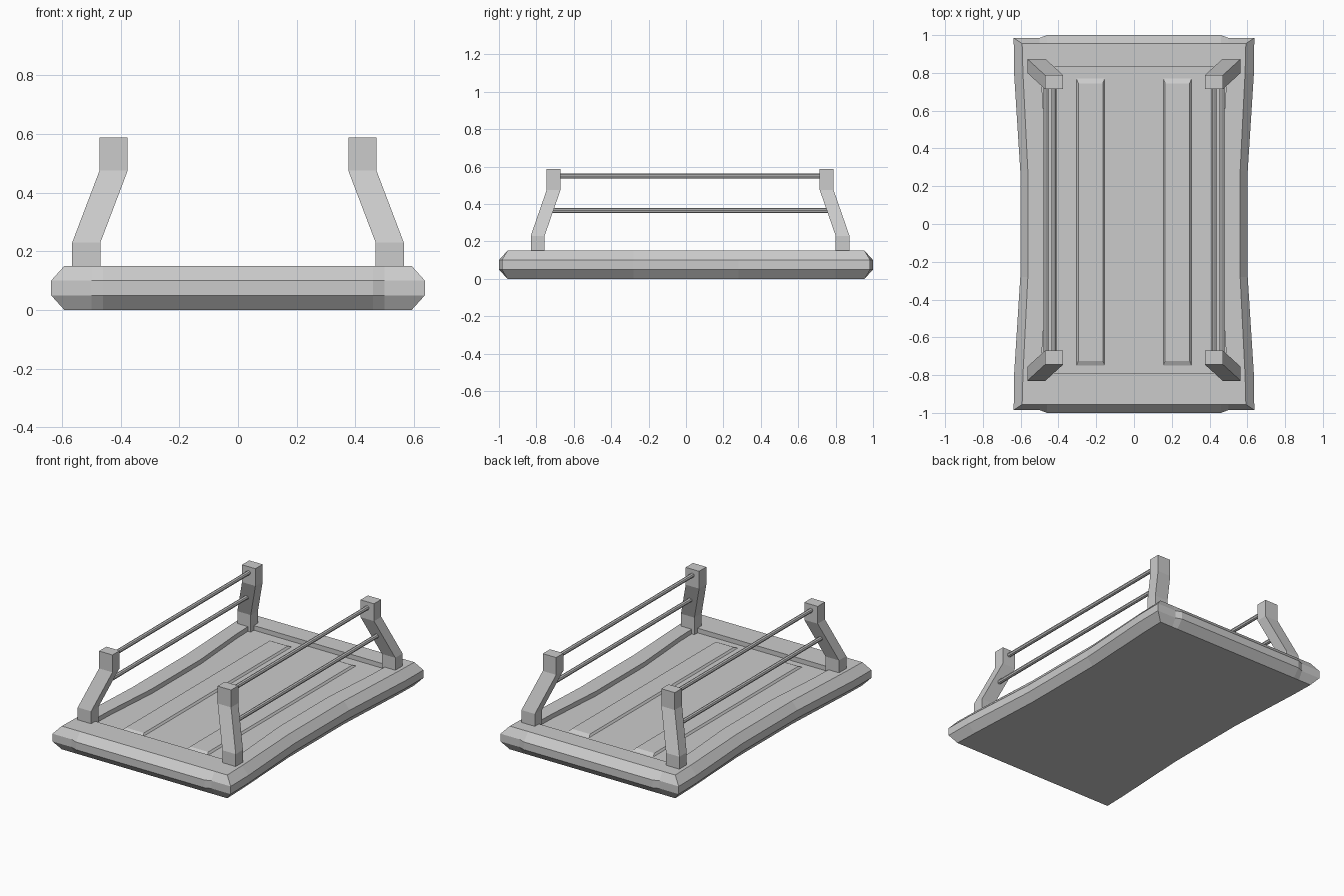
import bpy
import bmesh
from mathutils import Vector

cube = bpy.data.objects.get("Cube")
if cube:
    bpy.data.objects.remove(cube)

grey = bpy.data.materials.new("plain grey")
grey.use_nodes = True
colour = (0.6, 0.6, 0.6, 1)
grey.diffuse_color = colour
grey.node_tree.nodes["Principled BSDF"].inputs["Base Color"].default_value = colour

Y_SHIFT = 0.022  # rails and recess sit slightly towards the back


def loft(name, rings):
    """Skin a stack of equal-length closed rings and cap both ends."""
    bm = bmesh.new()
    loops = [[bm.verts.new(p) for p in ring] for ring in rings]
    for a, b in zip(loops, loops[1:]):
        for i in range(len(a)):
            j = (i + 1) % len(a)
            bm.faces.new((a[i], a[j], b[j], b[i]))
    bm.faces.new(loops[0][::-1])
    bm.faces.new(loops[-1])
    bmesh.ops.recalc_face_normals(bm, faces=bm.faces)
    mesh = bpy.data.meshes.new(name)
    bm.to_mesh(mesh)
    bm.free()
    mesh.materials.append(grey)
    obj = bpy.data.objects.new(name, mesh)
    bpy.context.collection.objects.link(obj)
    return obj


def mirrored(quarter, z, dy=0.0):
    """Mirror a quarter outline into a closed ring at height z."""
    back = quarter + [(-x, y) for x, y in reversed(quarter)]
    full = back + [(-x, -y) for x, y in back]
    return [(x, y + dy, z) for x, y in full]


def rect(cx, cy, hx, hy, z):
    return [(cx + sx * hx, cy + sy * hy, z)
            for sx, sy in ((-1, -1), (1, -1), (1, 1), (-1, 1))]


# Waisted base with bevelled rim and sunken floor
outer = [(0.602, 0.28), (0.635, 0.8), (0.637, 0.985), (0.5, 0.985), (0.46, 1.0)]
rim = [(0.562, 0.28), (0.588, 0.8), (0.592, 0.955), (0.5, 0.955), (0.46, 0.955)]
recess = [(0.455, 0.25), (0.485, 0.65), (0.49, 0.81), (0.47, 0.81), (0.4, 0.81)]
loft("base", [
    mirrored(rim, 0), mirrored(outer, 0.05), mirrored(outer, 0.10),
    mirrored(rim, 0.15), mirrored(recess, 0.15, Y_SHIFT),
    mirrored(recess, 0.12, Y_SHIFT),
])

for side, label in ((1, "left"), (-1, "right")):
    # Raised floor strip
    loft(f"{label}_floor_strip", [
        rect(side * 0.23, 0.01, 0.075, 0.76, 0.115),
        rect(side * 0.23, 0.01, 0.075, 0.76, 0.12),
        rect(side * 0.23, 0.01, 0.065, 0.735, 0.132),
    ])

    # Cranked corner posts
    for end, place in ((-1, "front"), (1, "back")):
        path = ((0.517, 0.815, 0.12), (0.517, 0.815, 0.23),
                (0.424, 0.73, 0.475), (0.424, 0.73, 0.587))
        loft(f"{place}_{label}_post", [
            rect(side * x, end * y + Y_SHIFT, 0.048, 0.037, z) for x, y, z in path])

    # Round rails between the posts
    for x, z, half, level in ((0.424, 0.549, 0.72, "upper"), (0.466, 0.364, 0.75, "lower")):
        bpy.ops.mesh.primitive_cylinder_add(
            vertices=8, radius=0.0135, depth=2 * half,
            location=(side * x, Y_SHIFT, z), rotation=Vector((1.5708, 0, 0)))
        rail = bpy.context.object
        rail.name = f"{label}_{level}_rail"
        rail.data.materials.append(grey)
